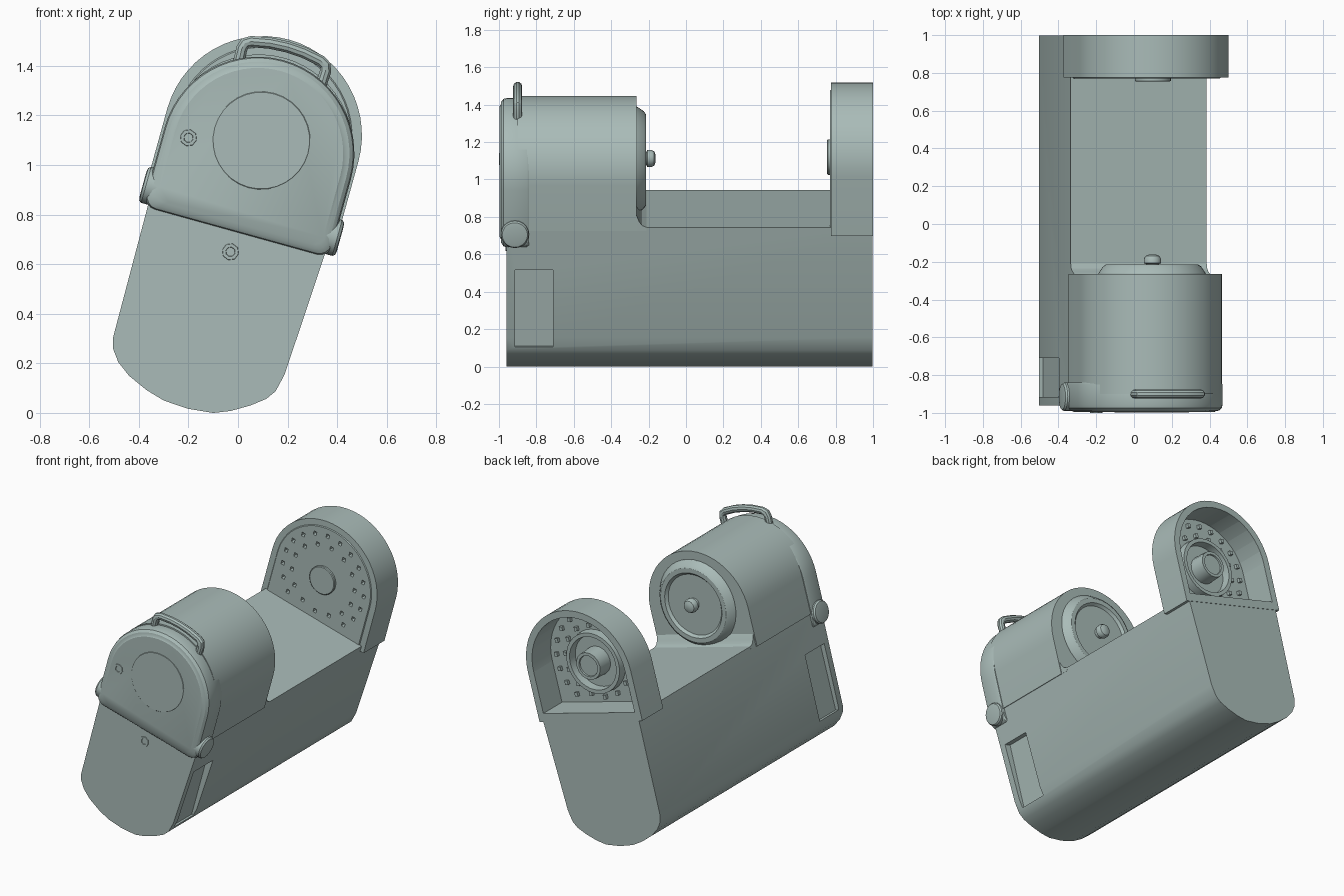
import bpy, bmesh, math
from mathutils import Matrix

if "Cube" in bpy.data.objects:
    bpy.data.objects.remove(bpy.data.objects["Cube"])

# Everything is built upright in a local frame, then leaned sideways about y
LEAN = Matrix.Rotation(math.radians(15.5), 4, 'Y')
CX = -0.203                      # local centre line of the rounded housings
mat = bpy.data.materials.new("pale grey green")
mat.diffuse_color = (0.40, 0.50, 0.48, 1)
mat.use_nodes = True
mat.node_tree.nodes["Principled BSDF"].inputs["Base Color"].default_value = mat.diffuse_color


def circle(r, cz, n=32, cx=CX):
    return [(cx + r * math.cos(2 * math.pi * i / n), cz + r * math.sin(2 * math.pi * i / n))
            for i in range(n)]


def arch(r, cz, bottom, corner=0.0, n=28):
    """Half circle on straight sides, optionally with rounded lower corners."""
    pts = [(CX + r * math.cos(math.pi * i / n), cz + r * math.sin(math.pi * i / n))
           for i in range(n + 1)]
    for side in (-1, 1):
        if corner:
            for k in range(5):
                t = math.pi / 8 * (k if side < 0 else 4 - k)
                pts.append((CX + side * (r - corner + corner * math.cos(t)),
                            bottom + corner - corner * math.sin(t)))
        else:
            pts.append((CX + side * r, bottom))
    return pts


def add_loft(bm, sections, axis='Y', closed=False):
    """Skin a list of (depth, outline) sections along an axis."""
    rings = [[bm.verts.new((u, d, v) if axis == 'Y' else (d, u, v)) for u, v in o]
             for d, o in sections]
    n = len(rings[0])
    pairs = list(zip(rings, rings[1:] + rings[:1])) if closed else list(zip(rings, rings[1:]))
    for a, b in pairs:
        for i in range(n):
            j = (i + 1) % n
            bm.faces.new((a[i], a[j], b[j], b[i]))
    if not closed:
        bm.faces.new(rings[0])
        bm.faces.new(rings[-1])


def finish(name, bm):
    bmesh.ops.recalc_face_normals(bm, faces=bm.faces)
    me = bpy.data.meshes.new(name)
    bm.to_mesh(me)
    bm.free()
    me.transform(LEAN)
    me.materials.append(mat)
    ob = bpy.data.objects.new(name, me)
    bpy.context.collection.objects.link(ob)
    return ob


def smooth(ob):
    bpy.ops.object.select_all(action='DESELECT')
    ob.select_set(True)
    bpy.context.view_layer.objects.active = ob
    bpy.ops.object.shade_smooth_by_angle(angle=math.radians(30))


def loft(name, sections, axis='Y', closed=False):
    bm = bmesh.new()
    add_loft(bm, sections, axis, closed)
    ob = finish(name, bm)
    smooth(ob)
    return ob


def cut(ob, solids):
    """Subtract separate solids, each a (sections, axis) pair."""
    bm = bmesh.new()
    for sections, axis in solids:
        add_loft(bm, sections, axis)
    cutter = finish("cutter", bm)
    cutter.hide_render = True
    mod = ob.modifiers.new("cut", 'BOOLEAN')
    mod.operation, mod.solver, mod.object = 'DIFFERENCE', 'EXACT', cutter
    bpy.context.view_layer.objects.active = ob
    bpy.ops.object.modifier_apply(modifier=mod.name)
    bpy.data.objects.remove(cutter)
    smooth(ob)


def rect(u0, u1, v0, v1):
    return [(u0, v0), (u1, v0), (u1, v1), (u0, v1)]


# Main body with rounded underside and a side recess left and right
profile = [(-0.575, 0.82), (-0.567, 0.16), (-0.555, 0.115), (-0.52, 0.068), (-0.464, 0.027),
           (-0.38, -0.01), (-0.302, -0.032), (-0.2, -0.038), (-0.096, -0.027), (-0.03, 0.0),
           (0.04, 0.042), (0.095, 0.085), (0.123, 0.125), (0.14, 0.2), (0.172, 0.82)]
body = loft("body", [(-0.96, profile), (0.997, profile)])
recess = rect(-0.915, -0.71, 0.145, 0.58)
cut(body, [([(-0.7, recess), (-0.54, recess)], 'X'), ([(0.115, recess), (0.3, recess)], 'X')])

# Front housing and its foot fillet
loft("front_housing", [(-0.9, arch(0.38, 1.05, 0.8)), (-0.265, arch(0.38, 1.05, 0.8))])
fillet = [(-0.28, 0.80), (-0.28, 0.90), (-0.262, 0.88), (-0.25, 0.85), (-0.235, 0.83),
          (-0.21, 0.82), (-0.21, 0.80)]
loft("housing_fillet", [(-0.575, fillet), (0.172, fillet)], 'X')

# Front lid with softened rim, shallow round panel and pull handle
loft("front_lid", [(y, arch(r, 1.03, 0.70 + 0.39 - r, 0.05)) for y, r in
                   ((-0.84, 0.385), (-0.85, 0.39), (-0.955, 0.39), (-0.975, 0.385),
                    (-0.988, 0.37), (-0.99, 0.355), (-0.996, 0.345))])
loft("lid_round_panel", [(-0.99, circle(0.205, 1.084)), (-0.998, circle(0.195, 1.084))])

curve = bpy.data.curves.new("lid_handle", 'CURVE')
curve.dimensions = '3D'
curve.bevel_depth, curve.bevel_resolution, curve.use_fill_caps = 0.024, 3, True
path = [(-0.172, 1.36), (-0.175, 1.42), (-0.168, 1.445), (-0.145, 1.458), (-0.07, 1.472),
        (0, 1.476), (0.07, 1.472), (0.145, 1.458), (0.168, 1.445), (0.175, 1.42), (0.172, 1.36)]
spline = curve.splines.new('POLY')
spline.points.add(len(path) - 1)
for p, (u, v) in zip(spline.points, path):
    p.co = (CX + u, -0.9, v, 1)
handle = bpy.data.objects.new("lid_handle", curve)
bpy.context.collection.objects.link(handle)
handle.select_set(True)
bpy.context.view_layer.objects.active = handle
bpy.ops.object.select_all(action='DESELECT')
handle.select_set(True)
bpy.ops.object.convert(target='MESH')
handle = bpy.context.view_layer.objects.active
handle.data.transform(LEAN)
handle.data.materials.clear()
handle.data.materials.append(mat)
smooth(handle)

# Hinge bosses on both sides of the lid
for side, label in ((-1, "left"), (1, "right")):
    loft(label + "_hinge_boss", [(CX + side * d, circle(r, 0.787, 20, -0.915)) for d, r in
                                 ((0.35, 0.075), (0.4, 0.075), (0.41, 0.068), (0.413, 0.05))], 'X')

# Small studs on the lid and body front
for label, x, y, z in (("lid", -0.489, -0.994, 1.016), ("body", CX, -0.958, 0.618)):
    loft(label + "_stud", [(y + dy, circle(r, z, 8, x)) for dy, r in
                           ((0, 0.035), (-0.006, 0.033), (-0.006, 0.02), (-0.001, 0.018))])

# Round seat with centre knob on the back of the front housing
loft("holder_seat", [(y, circle(r, 1.09, 40)) for y, r in
                     ((-0.28, 0.285), (-0.262, 0.285), (-0.225, 0.26), (-0.215, 0.245),
                      (-0.215, 0.215), (-0.232, 0.2))])
loft("centre_knob", [(y, circle(r, 1.098, 16)) for y, r in
                     ((-0.24, 0.035), (-0.212, 0.035), (-0.207, 0.046), (-0.185, 0.046),
                      (-0.17, 0.038), (-0.162, 0.02))])

# Rear end plate: hollow cup open to the back, pierced by square holes
CZ = 1.106
end_plate = loft("end_plate", [(0.77, arch(0.355, CZ, 0.80)), (0.775, arch(0.36, CZ, 0.80)),
                               (0.776, arch(0.40, CZ, 0.78)), (1.0, arch(0.40, CZ, 0.78))])
cavity = arch(0.355, CZ, 0.835)
solids = [([(0.80, cavity), (1.2, cavity)], 'Y')]
for radius, count in ((0.235, 14), (0.305, 20)):
    for i in range(count):
        t = 2 * math.pi * (i + 0.5) / count
        x, z = CX + radius * math.cos(t), CZ + radius * math.sin(t)
        if z > 0.865:
            hole = rect(x - 0.011, x + 0.011, z - 0.013, z + 0.013)
            solids.append(([(0.7, hole), (0.795, hole)], 'Y'))
            solids.append(([(0.795, hole), (0.82, hole)], 'Y'))
# merge each hole into one through-cut
solids = solids[:1] + [([(0.7, s[0][0][1]), (0.82, s[0][0][1])], 'Y') for s in solids[1::2]]
cut(end_plate, solids)

# Drive disc in front of the plate; ring and hub inside the cup
loft("drive_disc", [(0.785, circle(0.095, CZ)), (0.758, circle(0.095, CZ)),
                    (0.754, circle(0.09, CZ))])
loft("inner_ring", [(0.795, circle(0.205, CZ)), (0.855, circle(0.2, CZ)),
                    (0.855, circle(0.175, CZ)), (0.795, circle(0.17, CZ))], closed=True)
loft("inner_hub", [(y, circle(r, CZ, 16)) for y, r in
                   ((0.795, 0.095), (0.905, 0.09), (0.905, 0.07), (0.895, 0.068))])
